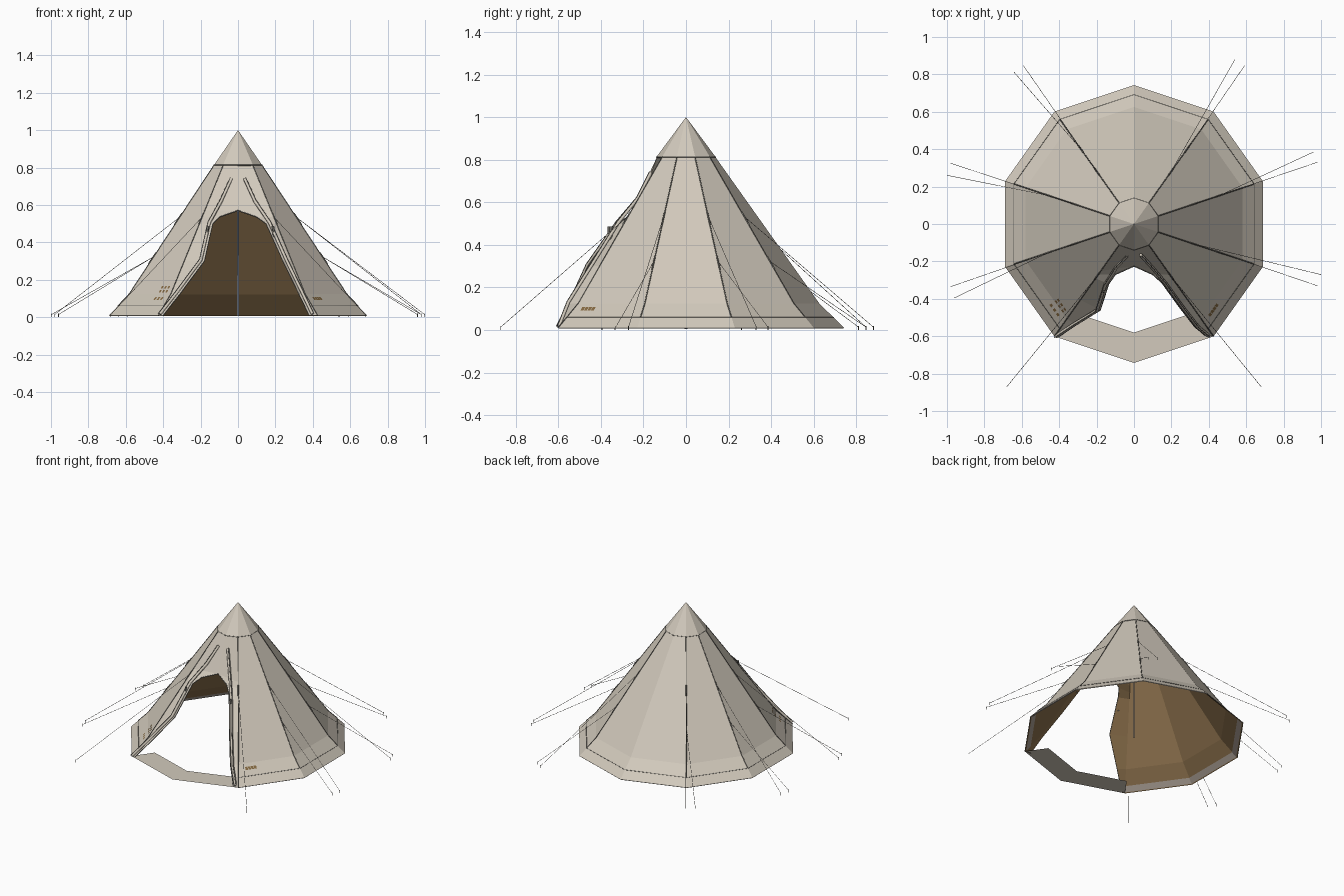
import bpy, math
from mathutils import Vector

if "Cube" in bpy.data.objects:
    bpy.data.objects.remove(bpy.data.objects["Cube"])


def material(name, rgb):
    m = bpy.data.materials.new(name)
    m.diffuse_color = (*rgb, 1)
    m.use_nodes = True
    m.node_tree.nodes["Principled BSDF"].inputs["Base Color"].default_value = m.diffuse_color
    return m


CANVAS = material("canvas_beige", (0.645, 0.59, 0.505))
LINING = material("lining_brown", (0.26, 0.162, 0.072))
HEM = material("hem_taupe", (0.40, 0.34, 0.29))
SEAM = material("seam_grey", (0.17, 0.165, 0.145))
ROPE = material("rope_grey", (0.20, 0.19, 0.17))
STEEL = material("pole_steel", (0.30, 0.34, 0.42))
PATCH = material("patch_brown", (0.24, 0.145, 0.055))

# Wall profile: radius against height
PROFILE = [(0.735, 0.01), (0.62, 0.125), (0.135, 0.815), (0.0, 1.0)]


def radius(z):
    for (r0, z0), (r1, z1) in zip(PROFILE, PROFILE[1:]):
        if z <= z1:
            return r0 + (r1 - r0) * (z - z0) / (z1 - z0)
    return 0.0


def polar(r, deg, z):
    # The plan is slightly longer than wide
    a = math.radians(deg)
    return Vector((0.985 * r * math.cos(a), 1.01 * r * math.sin(a), z))


def on_wall(deg, z, out=0.0):
    return polar(radius(z) + out, deg, z)


def on_panel(deg, t, z, out):
    """Point on the flat panel facing deg, t sideways from its middle."""
    a = math.radians(deg)
    r = radius(z) * math.cos(math.radians(18)) + out
    return Vector((0.985 * (r * math.cos(a) - t * math.sin(a)),
                   1.01 * (r * math.sin(a) + t * math.cos(a)), z))


def mesh_object(name, verts, faces, mats, thickness=0):
    me = bpy.data.meshes.new(name)
    me.from_pydata([tuple(v) for v in verts], [], faces)
    for m in mats:
        me.materials.append(m)
    ob = bpy.data.objects.new(name, me)
    bpy.context.collection.objects.link(ob)
    if thickness:
        mod = ob.modifiers.new("cloth", "SOLIDIFY")
        mod.thickness = thickness
        mod.offset = -1
        mod.material_offset = 1      # inner side takes the lining colour
    return ob


def tubes(name, paths, bevel, mat, cyclic=False):
    cu = bpy.data.curves.new(name, "CURVE")
    cu.dimensions = "3D"
    cu.bevel_depth = bevel
    cu.bevel_resolution = 0
    cu.use_fill_caps = True
    for path in paths:
        sp = cu.splines.new("POLY")
        sp.points.add(len(path) - 1)
        for p, co in zip(sp.points, path):
            p.co = (*co, 1)
        sp.use_cyclic_u = cyclic
    cu.materials.append(mat)
    ob = bpy.data.objects.new(name, cu)
    bpy.context.collection.objects.link(ob)
    bpy.ops.object.select_all(action="DESELECT")
    ob.select_set(True)
    bpy.context.view_layer.objects.active = ob
    bpy.ops.object.convert(target="MESH")
    return ob


# Eight full wall panels
RIDGES = [-54 + 36 * k for k in range(9)]
n = len(RIDGES)
verts = [on_wall(a, z) for r, z in PROFILE[:3] for a in RIDGES]
faces = [(i * n + k, i * n + k + 1, (i + 1) * n + k + 1, (i + 1) * n + k)
         for i in range(2) for k in range(n - 1)]
mesh_object("tent_wall", verts, faces, [CANVAS, LINING], 0.005)

# Turned-up hem inside the side panels
verts = [on_wall(a, z, -0.011) for z in (0.01, 0.04) for a in RIDGES]
faces = [(k, n + k, n + k + 1, k + 1) for k in range(n - 1) if k not in (3, 4)]
mesh_object("inner_hem", verts, faces, [HEM])

# Peak cap
verts = [polar(0.139, -90 + 36 * k, 0.811) for k in range(10)] + [Vector((0, 0, 1))]
faces = [(k, (k + 1) % 10, 10) for k in range(10)]
mesh_object("peak_cap", verts, faces, [CANVAS, LINING], 0.005)

# Door flaps: from each front ridge to the free edge of the opening
RIGHT_EDGE = [(0.38, -0.595, 0.01), (0.325, -0.55, 0.125), (0.24, -0.44, 0.3),
              (0.15, -0.315, 0.5), (0.10, -0.27, 0.535), (0, -0.225, 0.57), (0, -0.135, 0.815)]
LEFT_EDGE = [(-0.40, -0.60, 0.01), (-0.31, -0.54, 0.125), (-0.18, -0.46, 0.3),
             (-0.135, -0.32, 0.5), (-0.10, -0.27, 0.535), (0, -0.225, 0.57), (0, -0.135, 0.815)]
for side, deg, edge in (("right", -54, RIGHT_EDGE), ("left", 234, LEFT_EDGE)):
    verts = [Vector(p) for p in edge] + [on_wall(deg, p[2]) for p in edge]
    m = len(edge)
    faces = [(i, m + i, m + i + 1, i + 1) for i in range(m - 1)]
    if side == "left":
        faces = [f[::-1] for f in faces]
    mesh_object(side + "_door_flap", verts, faces, [CANVAS, LINING], 0.004)
    # Gathered cloth along the flap edge, with a dark hem and tie
    s = 1 if side == "right" else -1
    roll = [Vector(p) + Vector((s * 0.018, -0.002, 0.006)) for p in edge[:4]]
    roll += [Vector((s * 0.09, -0.225, 0.62)), Vector((s * 0.035, -0.165, 0.74))]
    tubes(side + "_flap_roll", [roll], 0.010, CANVAS)
    tubes(side + "_flap_hem", [edge[:6]], 0.003, SEAM)
    tubes(side + "_flap_trim", [[p + Vector((s * 0.008, -0.007, 0.004)) for p in roll]], 0.002, SEAM)
    mid = roll[2].lerp(roll[3], 0.75)
    tubes(side + "_flap_tie", [[mid + Vector((s * 0.004, -0.004, -0.03)),
                                mid + Vector((-s * 0.004, -0.004, 0.03))]], 0.007, SEAM)

# Door sill: the front sector of a flat ring
sill = [polar(r, a, 0.01) for r in (0.735, 0.575) for a in (-126, -90, -54)]
mesh_object("door_sill", sill, [(0, 1, 4, 3), (1, 2, 5, 4)], [CANVAS])

# Seams on ridges, hem and cap
tubes("ridge_seams", [[on_wall(a, z) for z in (0.06, 0.125, 0.815)] for a in RIDGES if a != 90],
      0.0027, SEAM)
tubes("hem_seam", [[on_wall(a, 0.06) for a in RIDGES]], 0.0022, SEAM)
tubes("cap_seam", [[polar(0.138, -90 + 36 * k, 0.813) for k in range(10)]], 0.0022, SEAM, True)
tubes("front_ridge_hems", [[on_wall(a, z) for z in (0.01, 0.06)] for a in (-54, 234)], 0.003, SEAM)

# Small plain brown patches low on the two front side panels
verts, faces = [], []
DABS = [(-36, -0.145 + 0.02 * i, 0.1, 0.017, 0.016) for i in range(4)]
DABS += [(216, 0.085 + 0.03 * i, z, 0.016, 0.014) for z in (0.1, 0.138, 0.16) for i in range(3)]
for deg, t, z, w, h in DABS:
    b = len(verts)
    for dt, dz in ((-1, -1), (1, -1), (1, 1), (-1, 1)):
        verts.append(on_panel(deg, t + dt * w / 2, z + dz * h / 2, 0.003))
    faces.append((b, b + 1, b + 2, b + 3))
mesh_object("panel_patches", verts, faces, [PATCH])

# Centre pole
tubes("centre_pole", [[(0, 0, 0.005), (0, 0, 0.985)]], 0.006, STEEL)

# Guy ropes: ridge angle, then ground anchors for the high and low rope
GUYS = [(-54, [(0.68, -0.87)]), (234, [(-0.68, -0.87)]),
        (-18, [(0.998, -0.27), (0.98, -0.33)]), (18, [(0.98, 0.33), (0.96, 0.385)]),
        (54, [(0.54, 0.88), (0.59, 0.845)]), (126, [(-0.59, 0.845), (-0.64, 0.81)]),
        (162, [(-0.98, 0.325), (-0.998, 0.26)]), (198, [(-0.98, -0.335), (-0.96, -0.395)])]
ropes, pegs, patches = [], [], []
for deg, anchors in GUYS:
    for (x, y), z in zip(anchors, (0.53, 0.32)):
        ropes.append([on_wall(deg, z, 0.004), (x, y, 0.014)])
        pegs.append([(x, y, 0.0), (x, y, 0.02)])
        patches.append([on_wall(deg, z - 0.035, 0.002), on_wall(deg, z + 0.025, 0.002)])
tubes("guy_ropes", ropes, 0.0012, ROPE)
tubes("ground_pegs", pegs, 0.002, SEAM)
tubes("rope_patches", patches, 0.004, SEAM)
